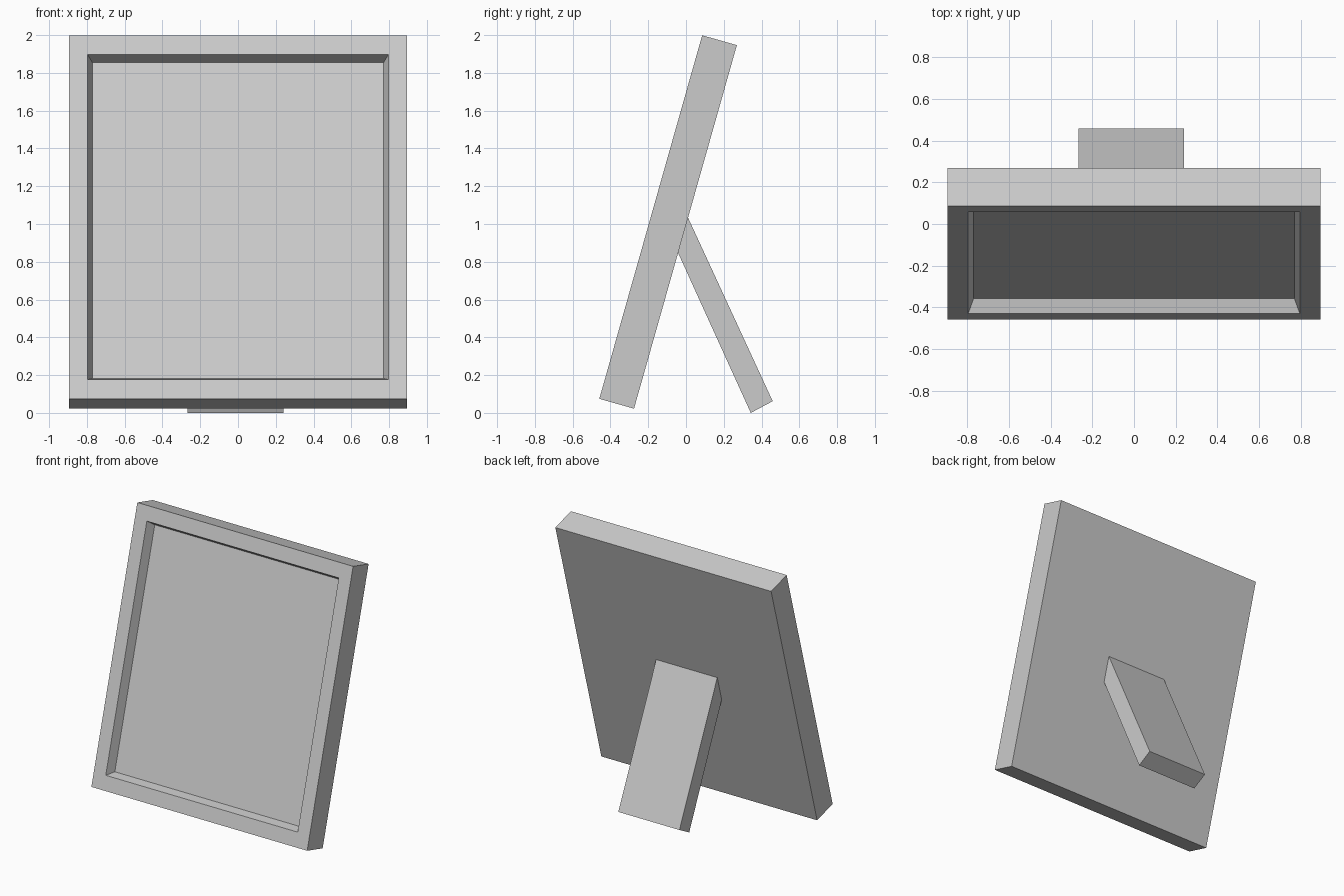
import bpy, bmesh, math
from mathutils import Matrix

if "Cube" in bpy.data.objects:
    bpy.data.objects.remove(bpy.data.objects["Cube"])


def finish(bm, name):
    bmesh.ops.recalc_face_normals(bm, faces=bm.faces)
    mesh = bpy.data.meshes.new(name)
    bm.to_mesh(mesh)
    bm.free()
    obj = bpy.data.objects.new(name, mesh)
    bpy.context.collection.objects.link(obj)
    return obj


# Frame panel: upright box with a bevelled recess, leaned back afterwards
W, H, T = 1.79, 2.0, 0.191
BORDER, SLOPE, DEPTH = 0.145, 0.036, 0.067
bm = bmesh.new()
bmesh.ops.create_cube(bm, size=1, matrix=Matrix.Translation((0, T / 2, H / 2))
                      @ Matrix.Diagonal((W, T, H, 1)))
bm.normal_update()
front = min(bm.faces, key=lambda f: f.calc_center_median().y)
bmesh.ops.inset_region(bm, faces=[front], thickness=BORDER + 0.005)
bmesh.ops.inset_region(bm, faces=[front], thickness=SLOPE)
for v in front.verts:
    v.co.y += DEPTH
# the side borders are a touch narrower than the top and bottom ones
for f in bm.faces:
    f.normal_update()
for v in bm.verts:
    if abs(v.co.x) < W / 2 - 0.01:
        v.co.x += math.copysign(0.007, v.co.x)
panel = finish(bm, "frame_panel")
panel.data.transform(Matrix.Translation((0, -0.459, 0.0745))
                     @ Matrix.Rotation(math.radians(-15.8), 4, 'X'))

# Rear support leg: side profile extruded along x, top end sunk into the panel
profile = [(0.343, 0.0), (0.459, 0.062), (0.0, 1.057), (-0.11, 0.997)]
bm = bmesh.new()
face = bm.faces.new([bm.verts.new((-0.267, y, z)) for y, z in profile])
ext = bmesh.ops.extrude_face_region(bm, geom=[face])
for v in ext["geom"]:
    if isinstance(v, bmesh.types.BMVert):
        v.co.x = 0.24
finish(bm, "support_leg")
